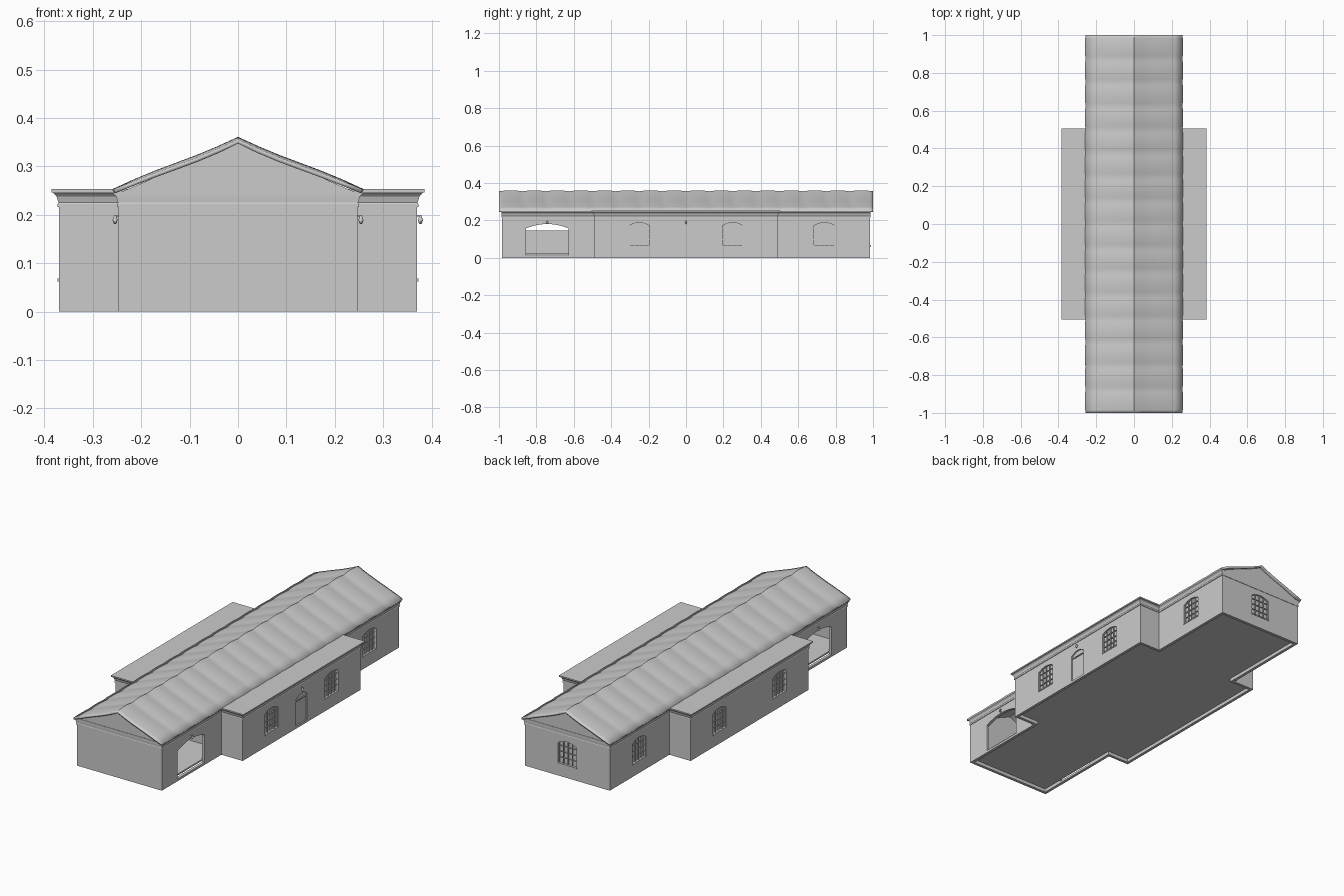
import bpy, bmesh, math
from mathutils import Matrix, Vector

if "Cube" in bpy.data.objects:
    bpy.data.objects.remove(bpy.data.objects["Cube"], do_unlink=True)

grey = bpy.data.materials.new("light grey")
grey.use_nodes = True
COLOUR = (0.6, 0.6, 0.6, 1)
grey.diffuse_color = COLOUR
for node in grey.node_tree.nodes:
    if node.type == "BSDF_PRINCIPLED":
        node.inputs["Base Color"].default_value = COLOUR

THICK = 0.015


def make(name, bm, smooth=False):
    bmesh.ops.recalc_face_normals(bm, faces=bm.faces)
    mesh = bpy.data.meshes.new(name)
    bm.to_mesh(mesh)
    bm.free()
    mesh.materials.append(grey)
    ob = bpy.data.objects.new(name, mesh)
    bpy.context.collection.objects.link(ob)
    bpy.ops.object.select_all(action="DESELECT")
    ob.select_set(True)
    bpy.context.view_layer.objects.active = ob
    if smooth:
        bpy.ops.object.shade_smooth_by_angle(angle=math.radians(30))
    return ob


def box(bm, lo, hi, frame=Matrix()):
    lo, hi = Vector(lo), Vector(hi)
    size = hi - lo
    m = frame @ Matrix.Translation((lo + hi) / 2) @ Matrix.Diagonal((*size, 1))
    bmesh.ops.create_cube(bm, size=1, matrix=m)


def prism(bm, points, shift, frame=Matrix()):
    shift = Vector(shift)
    a = [bm.verts.new(frame @ Vector(p)) for p in points]
    b = [bm.verts.new(frame @ (Vector(p) + shift)) for p in points]
    bm.faces.new(a)
    bm.faces.new(b[::-1])
    for i in range(len(a)):
        j = (i + 1) % len(a)
        bm.faces.new((a[i], b[i], b[j], a[j]))


def plan(d, z, end):
    """Cross-shaped floor plan, grown outward by d (end: growth at the gables)."""
    xc, xw, yc, yw = 0.37 + d, 0.247 + d, 0.49 + d, 0.985 + end
    q = [(xw, yw), (xw, yc), (xc, yc)]
    pts = q + [(x, -y) for x, y in q[::-1]]
    pts += [(-x, -y) for x, y in q] + [(-x, y) for x, y in q[::-1]]
    return [(x, y, z) for x, y in pts]


def ring_loft(bm, rings):
    rows = [[bm.verts.new(p) for p in r] for r in rings]
    for k in range(len(rows)):
        a, b = rows[k], rows[(k + 1) % len(rows)]
        for i in range(len(a)):
            j = (i + 1) % len(a)
            bm.faces.new((a[i], a[j], b[j], b[i]))


def arch(width, sill, spring, top, x, steps=8):
    """Segmental arch outline in the local wall plane (y along, z up)."""
    pts = [(x, -width / 2, sill), (x, width / 2, sill)]
    for i in range(steps + 1):
        t = 1 - 2 * i / steps
        pts.append((x, t * width / 2, spring + (top - spring) * (1 - t * t)))
    return pts


def wall_frame(x, y, degrees):
    return Matrix.Translation((x, y, 0)) @ Matrix.Rotation(math.radians(degrees), 4, "Z")


# Openings: local +x points out of the wall
windows = [wall_frame(0, 0.985, 90)]
gates = []
for side, turn in ((1, 0), (-1, 180)):
    windows += [wall_frame(side * 0.37, y, turn) for y in (-0.25, 0.25)]
    windows.append(wall_frame(side * 0.247, 0.74, turn))
    gates.append(wall_frame(side * 0.247, -0.742, turn))
door = wall_frame(0.37, 0, 0)
WINDOW = (0.11, 0.068, 0.172, 0.188)
GATE = (0.226, 0.012, 0.158, 0.181)
DOOR = (0.092, 0.012, 0.152, 0.17)

# Walls with cut openings
bm = bmesh.new()
ring_loft(bm, [plan(0, 0, 0), plan(0, 0.222, 0),
               plan(-THICK, 0.222, -THICK), plan(-THICK, 0, -THICK)])
walls = make("walls", bm)
bm = bmesh.new()
for shape, frames in ((WINDOW, windows), (GATE, gates), (DOOR, [door])):
    for f in frames:
        prism(bm, arch(*shape, -0.03), (0.06, 0, 0), f)
cutter = make("opening_cutter", bm)
cutter.hide_render = True
bpy.context.view_layer.objects.active = walls
mod = walls.modifiers.new("openings", "BOOLEAN")
mod.operation = "DIFFERENCE"
mod.solver = "EXACT"
mod.object = cutter
bpy.ops.object.modifier_apply(modifier=mod.name)
bpy.data.objects.remove(cutter, do_unlink=True)

# Window panes and bars
panes, bars = bmesh.new(), bmesh.new()
for f in windows:
    prism(panes, arch(*WINDOW, -0.013), (0.003, 0, 0), f)
    prism(bars, arch(0.11, 0.062, 0.068, 0.068, -0.01), (0.013, 0, 0), f)
    for k in range(-2, 3):
        y = k * 0.026
        top = 0.187 - 0.016 * (y / 0.055) ** 2
        box(bars, (-0.01, y - 0.0015, 0.068), (-0.003, y + 0.0015, top), f)
    for z in (0.098, 0.128, 0.158):
        box(bars, (-0.01, -0.055, z - 0.0015), (-0.004, 0.055, z + 0.0015), f)
make("window_panes", panes)
make("window_bars", bars)

# Side door with a fanlight rail
bm = bmesh.new()
prism(bm, arch(*DOOR, -0.012), (0.005, 0, 0), door)
box(bm, (-0.007, -0.046, 0.137), (-0.002, 0.046, 0.142), door)
make("side_door", bm)

# Low inner gate behind the large openings
bm = bmesh.new()
box(bm, (-0.004, -0.855, 0.02), (0.004, -0.629, 0.145))
make("inner_gate", bm)

# Wall lamps above the doors
bm = bmesh.new()
for f in gates + [door]:
    box(bm, (0, -0.002, 0.196), (0.009, 0.002, 0.2), f)
    bmesh.ops.create_cone(bm, cap_ends=True, segments=10, radius1=0.006, radius2=0.002,
                          depth=0.012, matrix=f @ Matrix.Translation((0.007, 0, 0.193)))
    bmesh.ops.create_uvsphere(bm, u_segments=8, v_segments=6, radius=0.004,
                              matrix=f @ Matrix.Translation((0.007, 0, 0.185)))
make("wall_lamps", bm, True)

# Cornice flaring out under the eaves
bm = bmesh.new()
profile = [(-0.008, 0.216), (0.003, 0.216), (0.003, 0.222), (0.001, 0.225),
           (0.005, 0.238), (0.011, 0.244), (0.011, 0.249), (-0.008, 0.249)]
ring_loft(bm, [plan(d, z, min(d, 0.002)) for d, z in profile])
make("cornice", bm)

# Gables
bm = bmesh.new()
outline = [(-0.247, 0.22), (0.247, 0.22), (0.247, 0.245), (0, 0.35), (-0.247, 0.245)]
for s in (-1, 1):
    prism(bm, [(x, s * 0.985, z) for x, z in outline], (0, -s * THICK, 0))
make("gables", bm)

# Floors and partitions
bm = bmesh.new()
box(bm, (-0.356, -0.476, 0.018), (0.356, 0.476, 0.026))
for s in (-1, 1):
    lo, hi = sorted((s * 0.476, s * 0.971))
    box(bm, (-0.233, lo, 0.018), (0.233, hi, 0.026))
make("floors", bm)
bm = bmesh.new()
for s in (-1, 1):
    box(bm, (-0.24, s * 0.483 - 0.006, 0.02), (0.24, s * 0.483 + 0.006, 0.248))
make("partitions", bm)

# Flat roof of the wide middle block
bm = bmesh.new()
box(bm, (-0.385, -0.505, 0.246), (0.385, 0.505, 0.253))
make("middle_roof", bm)

# Pitched roof with shallow billowing bands
bm = bmesh.new()
NX, NY, BAND = 12, 128, 0.125
rows = []
for j in range(NY + 1):
    y = -1 + 2 * j / NY
    swell = abs(math.sin(math.pi * y / BAND))
    row = []
    for i in range(NX + 1):
        t = 2 * i / NX - 1
        sag = 0.002 * math.sin(2 * math.pi * abs(t))
        z = 0.253 + 0.108 * (1 - abs(t)) - 0.005 * (1 - swell) * (1 - t ** 4) - sag
        row.append(bm.verts.new((t * (0.257 + 0.003 * swell), y, z)))
    rows.append(row)
for a, b in zip(rows, rows[1:]):
    for i in range(NX):
        bm.faces.new((a[i], a[i + 1], b[i + 1], b[i]))
bm.normal_update()
roof = make("pitched_roof", bm, True)
if roof.data.polygons[0].normal.z < 0:
    roof.data.flip_normals()
solid = roof.modifiers.new("thickness", "SOLIDIFY")
solid.thickness = 0.009
solid.offset = -1
